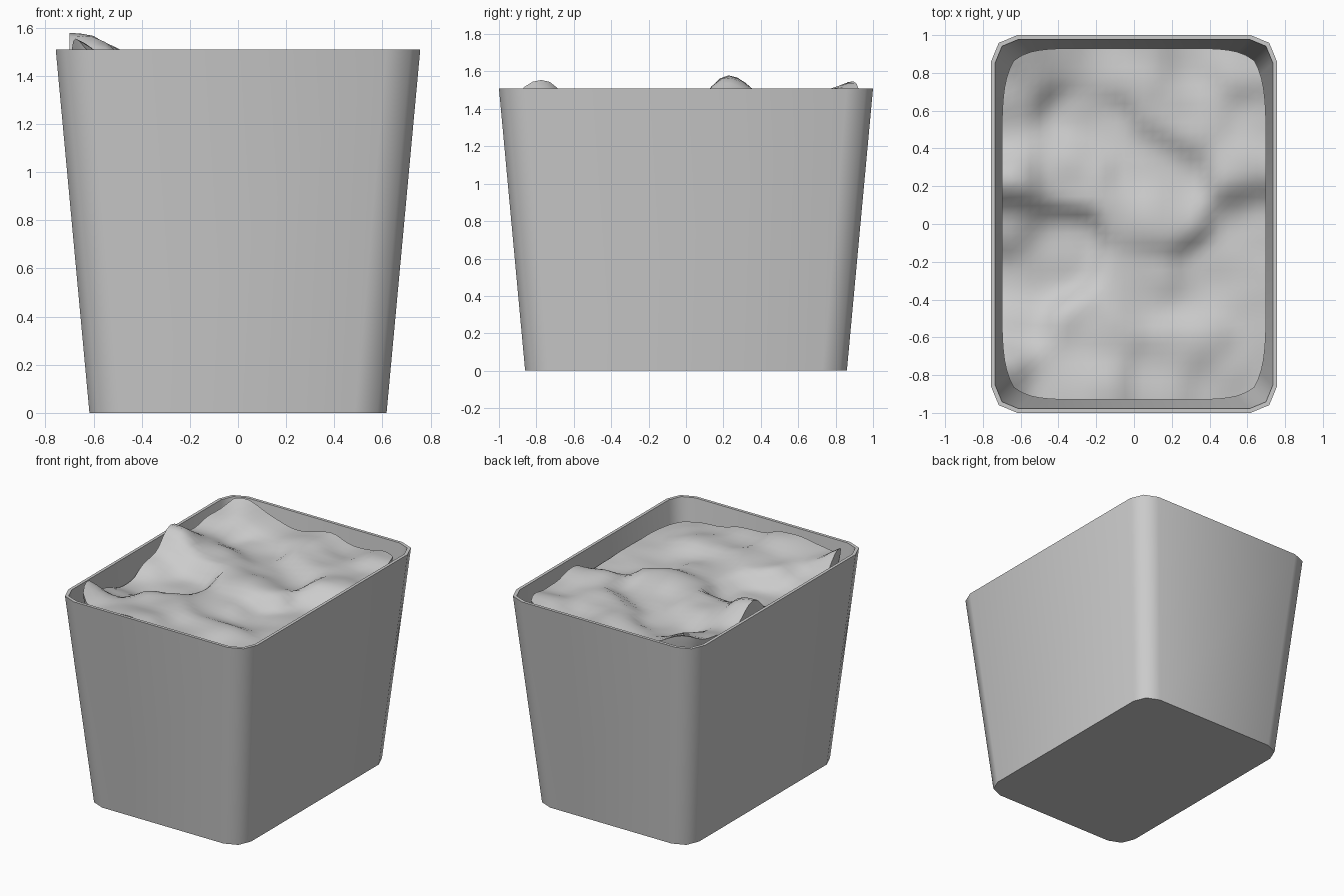
import bpy, bmesh, math
from mathutils import Vector, noise

cube = bpy.data.objects.get("Cube")
if cube:
    bpy.data.objects.remove(cube)

grey = bpy.data.materials.new("plain grey")
grey.use_nodes = True
colour = (0.6, 0.6, 0.6, 1)
grey.diffuse_color = colour
grey.node_tree.nodes["Principled BSDF"].inputs["Base Color"].default_value = colour


def finish(bm, name, angle):
    bmesh.ops.recalc_face_normals(bm, faces=bm.faces)
    mesh = bpy.data.meshes.new(name)
    bm.to_mesh(mesh)
    bm.free()
    mesh.materials.append(grey)
    ob = bpy.data.objects.new(name, mesh)
    bpy.context.collection.objects.link(ob)
    bpy.ops.object.select_all(action='DESELECT')
    ob.select_set(True)
    bpy.context.view_layer.objects.active = ob
    bpy.ops.object.shade_smooth_by_angle(angle=math.radians(angle))
    return ob


def rounded_ring(bm, hx, hy, z, r):
    """Rectangle with two-segment rounded corners."""
    ring = []
    for q, (sx, sy) in enumerate([(1, 1), (-1, 1), (-1, -1), (1, -1)]):
        for k in range(3):
            a = math.pi / 2 * (q + k / 2)
            ring.append(bm.verts.new((sx * (hx - r) + r * math.cos(a),
                                      sy * (hy - r) + r * math.sin(a), z)))
    return ring


# Tapered bin with a thin rim and a floor
bm = bmesh.new()
rings = [rounded_ring(bm, *p) for p in [(0.617, 0.86, 0, 0.13), (0.757, 1, 1.51, 0.14),
                                        (0.735, 0.978, 1.51, 0.125), (0.597, 0.84, 0.03, 0.115)]]
for a, b in zip(rings, rings[1:]):
    n = len(a)
    for i in range(n):
        j = (i + 1) % n
        bm.faces.new((a[i], a[j], b[j], b[i]))
bm.faces.new(rings[0])
bm.faces.new(rings[-1])
finish(bm, "bin", 50)

# Crumpled contents: a sheet through a few peaks and hollows (x, y, height)
peaks = [
    (-.73, -.79, 1.58), (-.69, .25, 1.60), (-.55, .92, 1.57), (-.7, -.3, 1.34),
    (-.7, -.55, 1.4), (-.68, 0, 1.42), (-.7, .45, 1.43), (-.68, .7, 1.48),
    (-.4, .9, 1.43), (-.15, .9, 1.41), (.03, .9, 1.47), (.3, .9, 1.42), (.6, .85, 1.47),
    (.68, .55, 1.43), (.64, .28, 1.48), (.68, .05, 1.36), (.68, -.4, 1.38),
    (.65, -.8, 1.38), (.4, -.85, 1.38), (.15, -.85, 1.42), (-.24, -.85, 1.48),
    (-.5, -.85, 1.45), (-.2, -.6, 1.45), (-.45, -.15, 1.35), (-.4, .3, 1.46),
    (-.3, .55, 1.38), (.3, .55, 1.45), (.15, .28, 1.39), (.1, .05, 1.46),
    (.35, -.35, 1.36), (.05, -.3, 1.41), (.3, -.65, 1.43)]


def height(x, y):
    total = weight = 0
    for px, py, pz in peaks:
        w = math.exp(-((x - px) ** 2 + (y - py) ** 2) / 0.018) + 1e-6
        total += w * pz
        weight += w
    return total / weight + 0.018 * noise.noise(Vector((x, y, 0)) * 5)


NX, NY = 28, 38
bm = bmesh.new()
grid = []
for i in range(NX + 1):
    row = []
    for j in range(NY + 1):
        u, v = 2 * i / NX - 1, 2 * j / NY - 1
        x = 0.7 * u * (1 - 0.09 * abs(v) ** 8)
        y = 0.93 * v * (1 - 0.07 * abs(u) ** 8)
        row.append(bm.verts.new((x, y, height(x, y))))
    grid.append(row)
for i in range(NX):
    for j in range(NY):
        bm.faces.new((grid[i][j], grid[i + 1][j], grid[i + 1][j + 1], grid[i][j + 1]))

# Edge of the sheet tucked down inside the bin
for drop, scale in [(0.05, 0.995), (0.18, 0.965)]:
    edges = [e for e in bm.edges if e.is_boundary]
    new = bmesh.ops.extrude_edge_only(bm, edges=edges)["geom"]
    for v in new:
        if isinstance(v, bmesh.types.BMVert):
            v.co.x *= scale
            v.co.y *= scale
            v.co.z -= drop
finish(bm, "crumpled_contents", 65)
